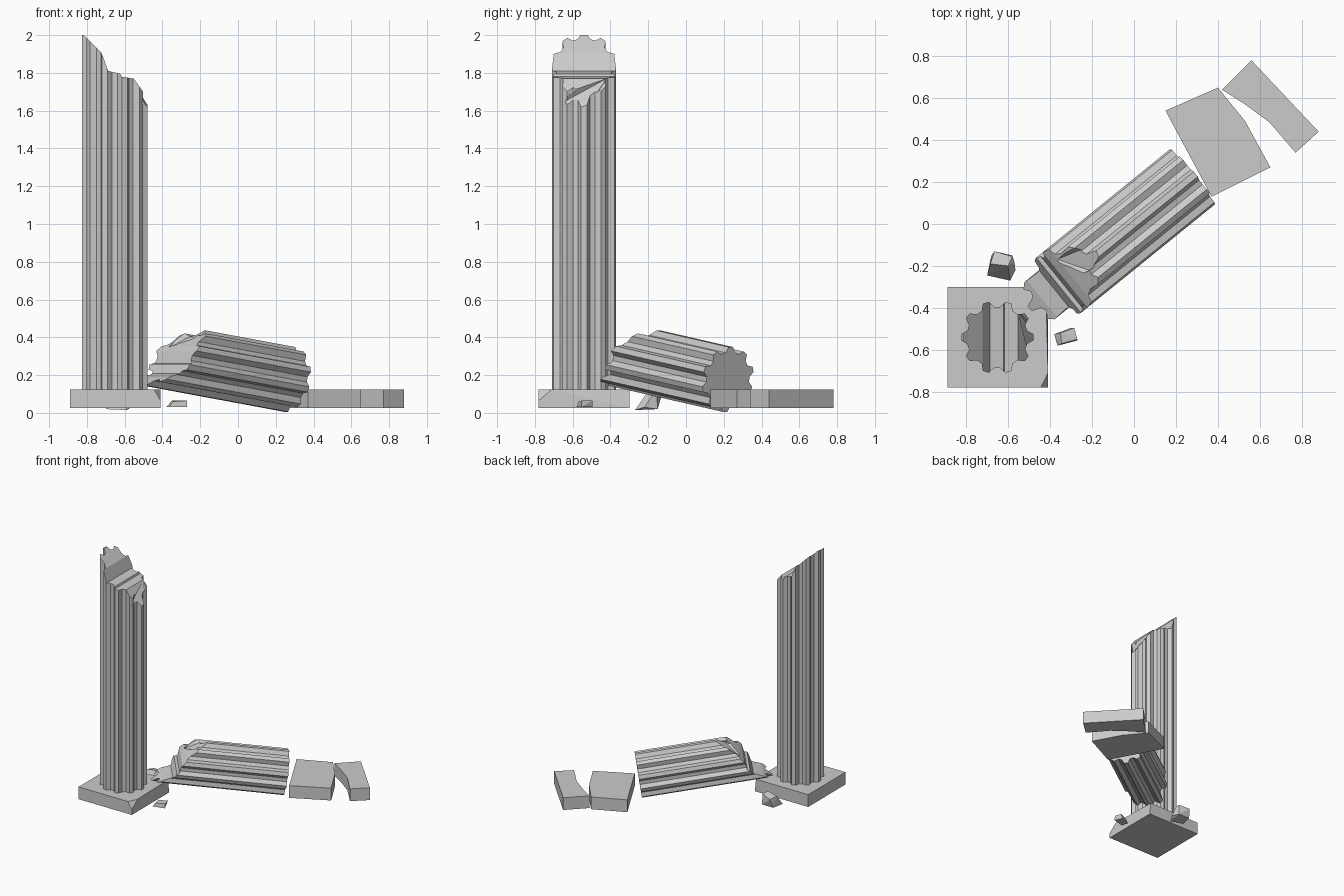
import bpy, bmesh
from math import radians, cos, sin
from mathutils import Matrix, Vector

if "Cube" in bpy.data.objects:
    bpy.data.objects.remove(bpy.data.objects["Cube"])


def make(name, bm):
    bmesh.ops.recalc_face_normals(bm, faces=bm.faces)
    me = bpy.data.meshes.new(name)
    bm.to_mesh(me)
    bm.free()
    ob = bpy.data.objects.new(name, me)
    bpy.context.collection.objects.link(ob)
    return ob


def prism(name, base, shift):
    """Polygon swept along a vector."""
    bm = bmesh.new()
    face = bm.faces.new([bm.verts.new(p) for p in base])
    res = bmesh.ops.extrude_face_region(bm, geom=[face], use_keep_orig=True)
    bmesh.ops.translate(bm, vec=shift,
                        verts=[g for g in res["geom"] if isinstance(g, bmesh.types.BMVert)])
    return make(name, bm)


def hull(name, pts):
    """Faceted convex stone through a few points."""
    bm = bmesh.new()
    for p in pts:
        bm.verts.new(p)
    res = bmesh.ops.convex_hull(bm, input=bm.verts)
    junk = {g for g in res["geom_interior"] + res["geom_unused"] if isinstance(g, bmesh.types.BMVert)}
    bmesh.ops.delete(bm, geom=list(junk), context='VERTS')
    bmesh.ops.dissolve_limit(bm, angle_limit=radians(1), verts=bm.verts, edges=bm.edges)
    return make(name, bm)


def boolean(ob, cutter, op):
    mod = ob.modifiers.new("cut", 'BOOLEAN')
    mod.object, mod.operation, mod.solver = cutter, op, 'EXACT'
    bpy.context.view_layer.update()
    dg = bpy.context.evaluated_depsgraph_get()
    me = bpy.data.meshes.new_from_object(ob.evaluated_get(dg))
    ob.modifiers.clear()
    ob.data = me
    bpy.data.objects.remove(cutter)


def shaft(name, z0, z1, profile, chip):
    """Fluted shaft along z whose top is broken to an x-z profile."""
    ring = []
    for i in range(10):
        for deg, r in ((-5, .174), (5, .174), (12.5, .146), (23.5, .146)):
            a = radians(36 * i + deg)
            ring.append((r * cos(a), r * sin(a), z0))
    ob = prism(name, ring, (0, 0, z1 - z0))
    outline = [(-.3, z0 - .2), (-.3, profile[0][1])] + profile + [(.3, profile[-1][1]), (.3, z0 - .2)]
    boolean(ob, prism("keep", [(x, -.4, z) for x, z in outline], (0, .8, 0)), 'INTERSECT')
    boolean(ob, hull("chip", chip), 'DIFFERENCE')
    return ob


# Plinth with a chipped front right corner
x0, x1, y0, y1, zb, zt = -.89, -.41, -.78, -.30, .025, .125
hull("plinth", [(x, y, zb) for x in (x0, x1) for y in (y0, y1)] +
     [(x0, y0, zt), (x0, y1, zt), (x1 - .01, y1, zt),
      (x1 - .035, y0, zt), (x1, y0 + .07, zt), (x1, y0, .065)])

# Standing column
col = shaft("standing_column", .12, 2.2,
            [(-.163, 2.0), (-.07, 1.905), (-.035, 1.81), (.03, 1.795), (.035, 1.78),
             (.10, 1.77), (.15, 1.70), (.18, 1.67)],
            [(.19, -.09, 1.60), (.19, 0, 1.60), (.13, -.1, 1.65), (.10, .12, 1.77),
             (.19, .12, 1.73), (.25, -.05, 1.7), (.2, 0, 1.85)])
col.location = (-.652, -.54, 0)

# Fallen column: local z runs toward the broken end, local x points down
fallen = shaft("fallen_column", 0, 1.1,
               [(-.18, .64), (-.07, .76), (-.035, .79), (.03, .80), (.035, .82),
                (.09, .84), (.12, .91), (.174, .98)],
               [(-.19, -.04, .58), (-.19, .04, .60), (-.12, .04, .68), (-.06, -.1, .76),
                (-.19, -.1, .65), (-.25, 0, .8), (-.1, 0, .8)])
yaw, tilt = radians(39), radians(8.2)
d = Vector((cos(yaw) * cos(tilt), sin(yaw) * cos(tilt), -sin(tilt)))
right = d.cross(Vector((0, 0, 1))).normalized()
up = right.cross(d)
m = Matrix((-up, right, -d)).transposed().to_4x4()
fallen.matrix_world = Matrix.Translation((.275, .222, .177)) @ m

# Broken plinth slabs beyond the fallen piece
for name, pts in (
    ("near_slab", [(.15, .54), (.40, .65), (.53, .49), (.65, .27), (.37, .13)]),
    ("far_slab", [(.42, .64), (.56, .78), (.88, .44), (.77, .34), (.645, .485), (.53, .57)]),
):
    prism(name, [(x, y, .025) for x, y in pts], (0, 0, .1))

# Loose rubble
hull("rubble_chunk", [(-.70, -.245, .02), (-.59, -.27, .015), (-.565, -.22, .03), (-.58, -.15, .02),
                      (-.68, -.15, .02), (-.665, -.13, .09), (-.58, -.155, .105),
                      (-.685, -.19, .10), (-.60, -.20, .115), (-.57, -.18, .09)])
hull("rubble_flake", [(-.38, -.525, .03), (-.30, -.495, .03), (-.27, -.555, .03), (-.365, -.58, .03),
                      (-.35, -.52, .065), (-.285, -.495, .065), (-.27, -.55, .065), (-.345, -.57, .06)])
